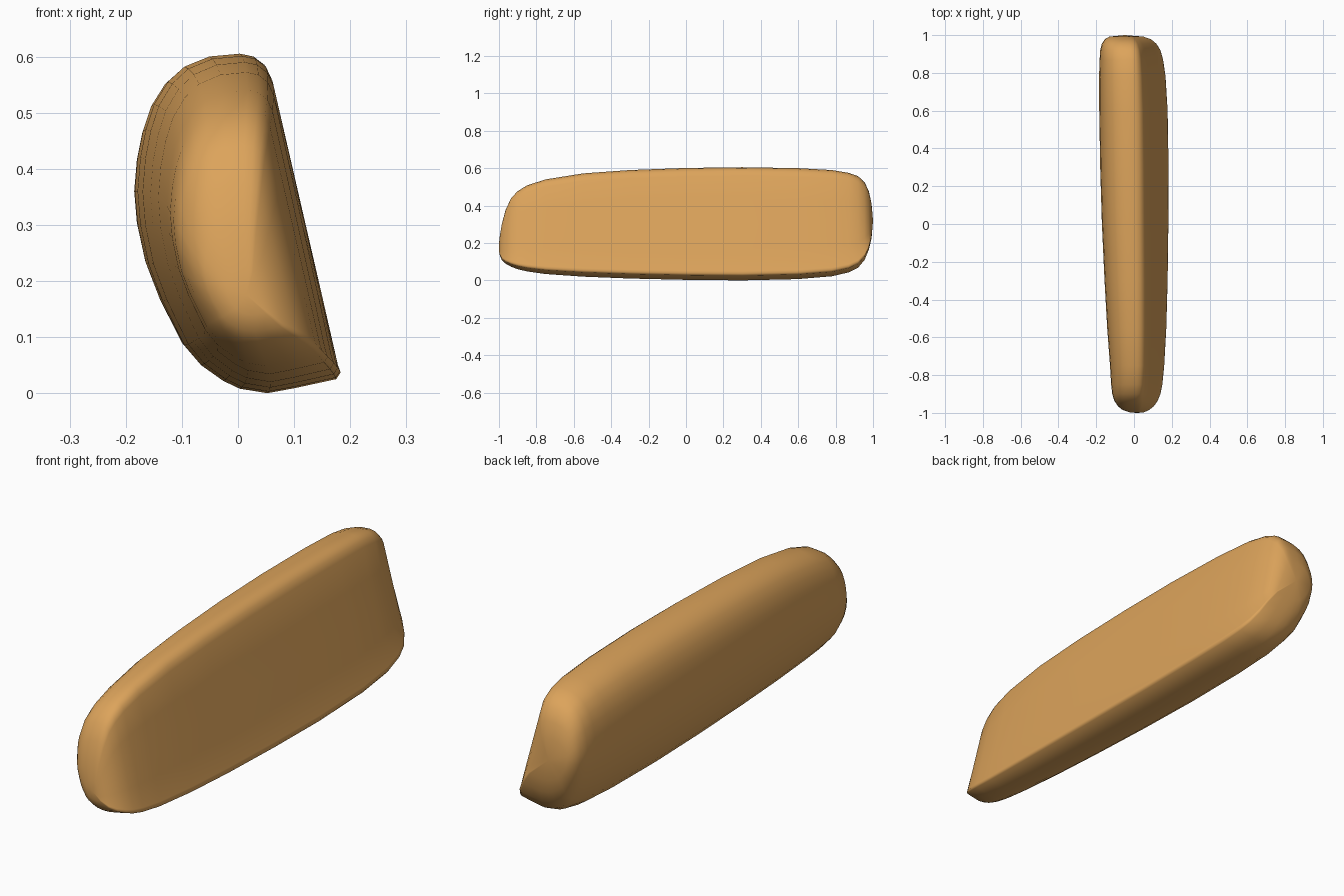
import bpy, bmesh

# Cross-section (x, z): rounded left side, flat slanted right side
PROFILE = [(0, .605), (.025, .60), (.045, .585), (.057, .56), (.088, .43), (.119, .30),
           (.15, .17), (.178, .05), (.183, .037), (.175, .025), (.10, .009), (.05, 0),
           (0, .008), (-.03, .022), (-.07, .05), (-.10, .085), (-.14, .165), (-.165, .23),
           (-.18, .30), (-.185, .36), (-.18, .42), (-.17, .47), (-.155, .515),
           (-.13, .555), (-.10, .582), (-.055, .60)]

# Stations along the length: y, x left, x right, z bottom, z top
STATIONS = [
    (-.998, -.02, .05, .14, .22), (-.985, -.06, .08, .11, .30),
    (-.965, -.085, .105, .09, .375), (-.935, -.105, .126, .073, .44),
    (-.90, -.115, .14, .06, .477), (-.85, -.121, .15, .048, .508),
    (-.75, -.127, .16, .034, .54), (-.55, -.142, .171, .02, .572),
    (-.30, -.156, .178, .01, .59), (0, -.17, .182, .003, .601),
    (.30, -.179, .183, 0, .605), (.60, -.184, .178, .007, .60),
    (.78, -.185, .167, .022, .59), (.87, -.182, .154, .043, .575),
    (.92, -.179, .14, .068, .557), (.955, -.17, .118, .11, .525),
    (.978, -.155, .09, .165, .475), (.992, -.13, .05, .225, .41)]

bm = bmesh.new()
rings = []
for y, xl, xr, zb, zt in STATIONS:
    rings.append([bm.verts.new((xl + (x + .185) / .368 * (xr - xl), y,
                                zb + z / .605 * (zt - zb))) for x, z in PROFILE])

n = len(PROFILE)
for a, b in zip(rings, rings[1:]):
    for i in range(n):
        j = (i + 1) % n
        bm.faces.new((a[i], a[j], b[j], b[i]))

# Slightly domed ends
for ring, tip in ((rings[0], (.015, -1, .175)), (rings[-1], (-.05, 1, .32))):
    centre = bm.verts.new(tip)
    for i in range(n):
        bm.faces.new((ring[i], ring[(i + 1) % n], centre))
bmesh.ops.recalc_face_normals(bm, faces=bm.faces)
for f in bm.faces:
    f.smooth = True

mesh = bpy.data.meshes.new("rounded_slab")
bm.to_mesh(mesh)
bm.free()
slab = bpy.data.objects.new("rounded_slab", mesh)
bpy.context.collection.objects.link(slab)

tan = bpy.data.materials.new("warm tan")
tan.diffuse_color = (.72, .37, .105, 1)
mesh.materials.append(tan)
